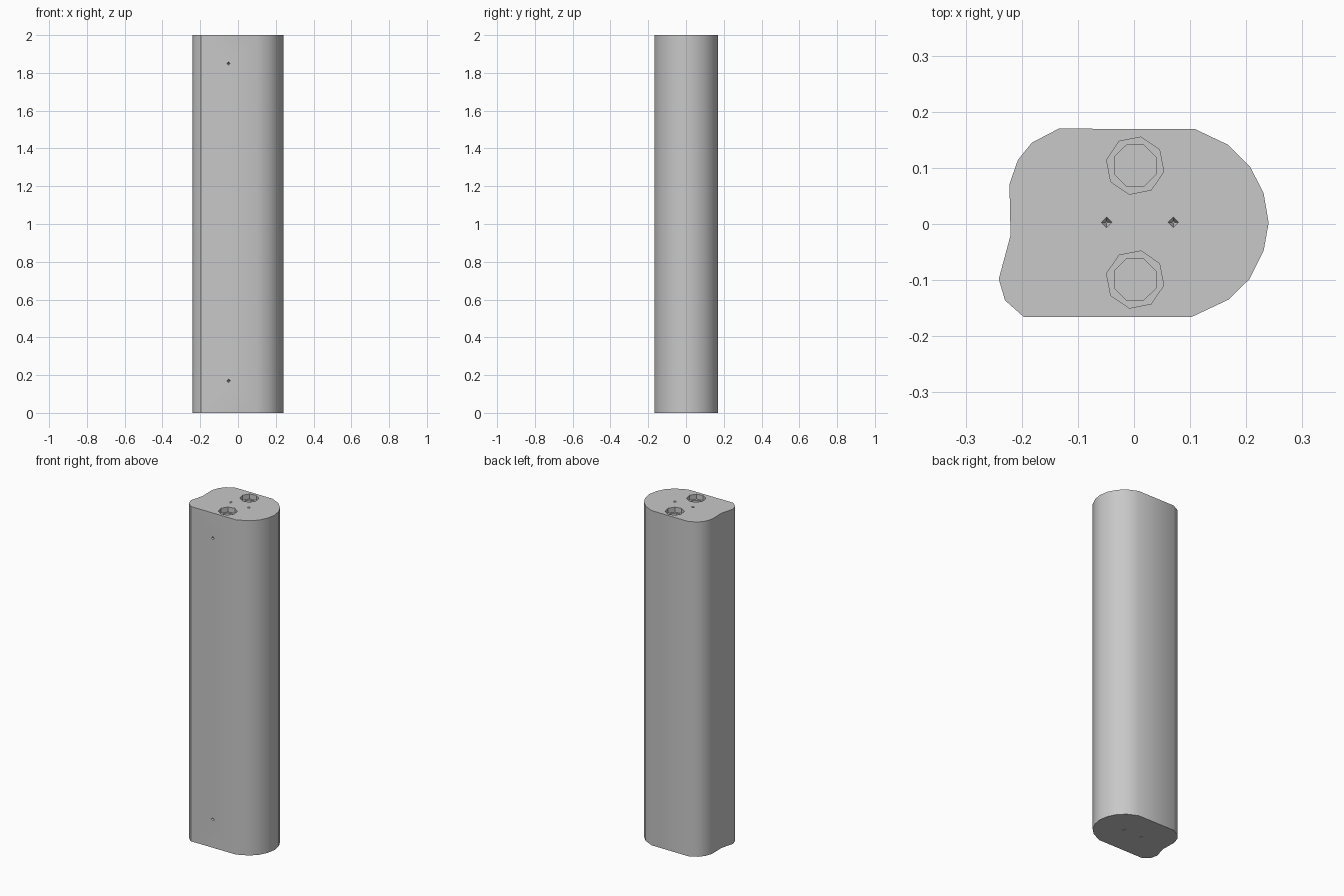
import bpy
import bmesh
import math
from mathutils import Matrix, Vector

cube = bpy.data.objects.get("Cube")
if cube:
    bpy.data.objects.remove(cube, do_unlink=True)

HEIGHT = 2.0

grey = bpy.data.materials.new("plain_grey")
grey.use_nodes = True
colour = (0.58, 0.58, 0.58, 1)
grey.diffuse_color = colour
grey.node_tree.nodes["Principled BSDF"].inputs["Base Color"].default_value = colour


def add_object(name, bm):
    bmesh.ops.recalc_face_normals(bm, faces=bm.faces[:])
    mesh = bpy.data.meshes.new(name)
    bm.to_mesh(mesh)
    bm.free()
    mesh.materials.append(grey)
    obj = bpy.data.objects.new(name, mesh)
    bpy.context.collection.objects.link(obj)
    return obj


# Column: outline with a round left end and a waisted right end
outline = [
    (-0.196, -0.166), (0.102, -0.166), (0.168, -0.135), (0.206, -0.098),
    (0.231, -0.048), (0.240, 0.002), (0.231, 0.055), (0.207, 0.102),
    (0.168, 0.141), (0.109, 0.169), (-0.134, 0.170), (-0.182, 0.145),
    (-0.207, 0.114), (-0.222, 0.071), (-0.220, -0.020), (-0.241, -0.098),
    (-0.230, -0.136),
]
bm = bmesh.new()
base = bm.faces.new([bm.verts.new((x, y, 0)) for x, y in outline])
top = bmesh.ops.extrude_face_region(bm, geom=[base])
bmesh.ops.translate(bm, vec=(0, 0, HEIGHT),
                    verts=[g for g in top["geom"] if isinstance(g, bmesh.types.BMVert)])
column = add_object("column", bm)


def drill(position, inward, radius, depth, sides, tip=1.0, turn=0.0):
    """Cut a hole from a surface point along the inward direction."""
    inward = Vector(inward)
    over = 0.01 if tip == 1.0 else 0.0
    bm = bmesh.new()
    bmesh.ops.create_cone(bm, cap_ends=True, segments=sides, radius1=radius,
                          radius2=radius * tip, depth=depth + over,
                          matrix=Matrix.Rotation(turn, 4, "Z"))
    place = (Matrix.Translation(Vector(position) + inward * (depth - over) / 2)
             @ inward.to_track_quat("Z", "Y").to_matrix().to_4x4())
    bmesh.ops.transform(bm, matrix=place, verts=bm.verts[:])
    cutter = add_object("hole_cutter", bm)
    cutter.hide_render = True
    mod = column.modifiers.new("hole", "BOOLEAN")
    mod.operation = "DIFFERENCE"
    mod.solver = "EXACT"
    mod.object = cutter
    bpy.context.view_layer.objects.active = column
    bpy.ops.object.modifier_apply(modifier=mod.name)
    bpy.data.objects.remove(cutter, do_unlink=True)


DOWN, UP, BACK = (0, 0, -1), (0, 0, 1), (0, 1, 0)

# Stepped sockets in the top
for y in (0.104, -0.099):
    drill((0.002, y, HEIGHT), DOWN, 0.052, 0.03, 8, turn=0.2)
    drill((0.002, y, HEIGHT), DOWN, 0.040, 0.06, 8, turn=0.4)

# Tiny pointed pin holes in both ends and the front
for x in (-0.049, 0.07):
    drill((x, 0.003, HEIGHT + 0.001), DOWN, 0.01, 0.015, 4, tip=0.2)
    drill((x, 0.003, -0.001), UP, 0.01, 0.015, 4, tip=0.2)
for z in (0.17, 1.85):
    drill((-0.05, -0.167, z), BACK, 0.01, 0.015, 4, tip=0.2)

# Smooth sides, sharp ends
bpy.ops.object.select_all(action="DESELECT")
column.select_set(True)
bpy.context.view_layer.objects.active = column
bpy.ops.object.shade_smooth_by_angle(angle=math.radians(35))
